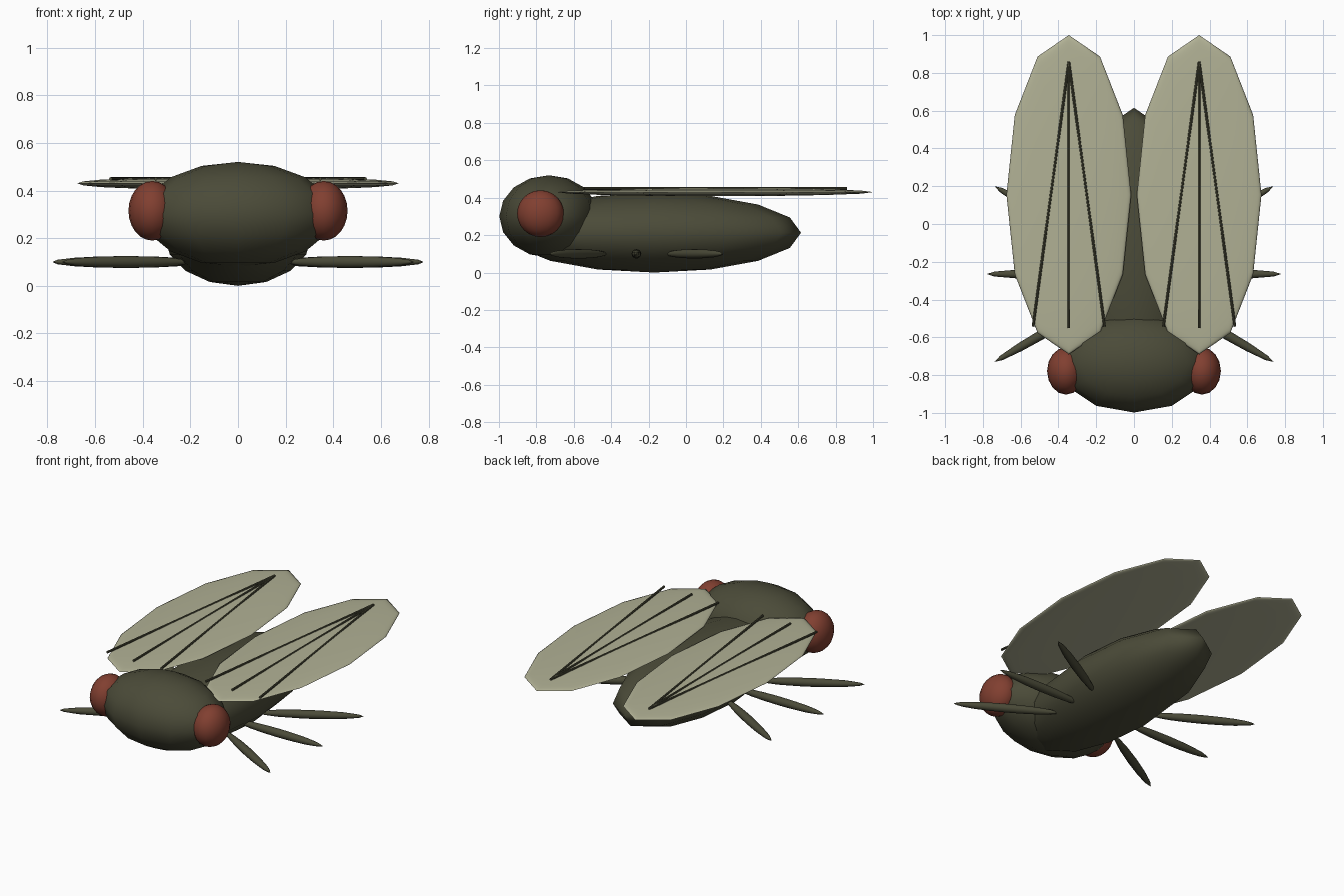
import bpy
from math import radians

cube = bpy.data.objects.get("Cube")
if cube:
    bpy.data.objects.remove(cube, do_unlink=True)


def material(name, rgb):
    mat = bpy.data.materials.new(name)
    mat.use_nodes = True
    color = (*rgb, 1)
    mat.diffuse_color = color
    bsdf = next(n for n in mat.node_tree.nodes if n.type == "BSDF_PRINCIPLED")
    bsdf.inputs["Base Color"].default_value = color
    return mat


olive = material("dark olive", (0.07, 0.07, 0.04))
pale = material("pale wing", (0.44, 0.44, 0.30))
red = material("rust red", (0.22, 0.05, 0.03))


def finish(name, mat):
    obj = bpy.context.object
    obj.name = name
    obj.data.materials.append(mat)
    return obj


def ellipsoid(name, center, radii, mat, turn=0, segments=12, rings=8):
    bpy.ops.mesh.primitive_uv_sphere_add(
        segments=segments, ring_count=rings, radius=1,
        location=center, rotation=(0, 0, radians(turn)))
    obj = finish(name, mat)
    obj.scale = radii
    bpy.ops.object.shade_smooth()
    return obj


def vein(name, center, length, turn):
    bpy.ops.mesh.primitive_cylinder_add(
        vertices=8, radius=0.007, depth=length,
        location=center, rotation=(radians(90), 0, radians(turn)))
    finish(name, olive)
    bpy.ops.object.shade_smooth_by_angle()


# Body and head
ellipsoid("body", (0, -0.17, 0.213), (0.31, 0.785, 0.213), olive)
ellipsoid("head", (0, -0.733, 0.3), (0.4, 0.265, 0.22), olive)

# Paired parts
for side, s in (("left", 1), ("right", -1)):
    ellipsoid(side + "_eye", (s * 0.36, -0.778, 0.315), (0.1, 0.125, 0.125),
              red, segments=16, rings=12)
    ellipsoid(side + "_wing", (s * 0.345, 0.155, 0.43), (0.33, 0.845, 0.022), pale)

    # Three veins fanning forward from the wing tip
    for part, offset, turn in (("inner", -0.095, -7.7), ("middle", 0, 0), ("outer", 0.095, 7.7)):
        vein(f"{side}_{part}_vein", (s * (0.345 + offset), 0.155, 0.449), 1.41, s * turn)

    # Legs splayed forward, sideways and back
    for part, y, turn in (("front", -0.575, -30), ("middle", -0.265, 0), ("rear", 0.045, 30)):
        ellipsoid(f"{side}_{part}_leg", (s * 0.47, y, 0.1), (0.31, 0.026, 0.025),
                  olive, turn=s * turn)
